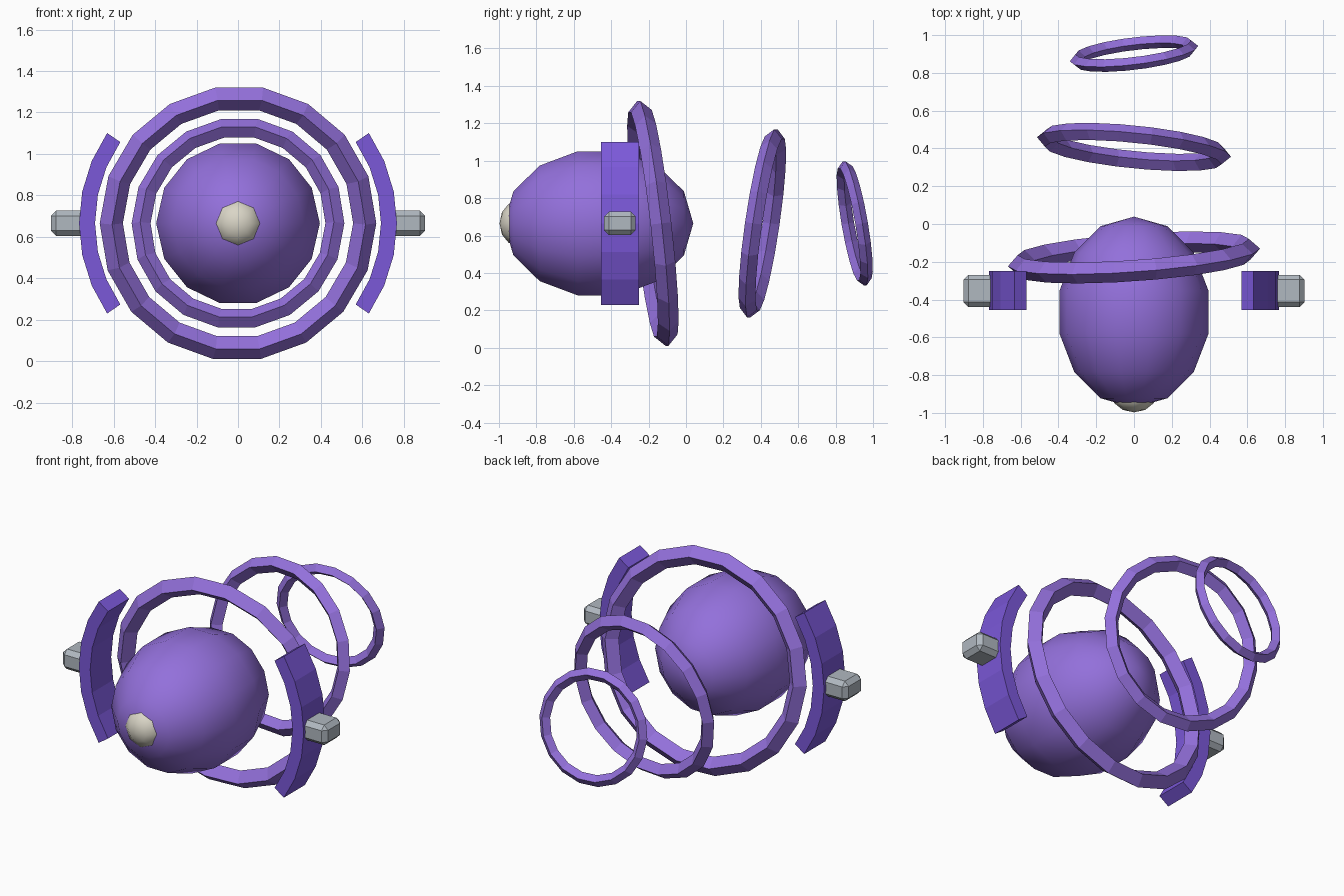
import bpy, bmesh
from math import radians, sin, cos, pi

cube = bpy.data.objects.get("Cube")
if cube:
    bpy.data.objects.remove(cube, do_unlink=True)

MID_Z = 0.665


def material(name, rgb):
    mat = bpy.data.materials.new(name)
    mat.use_nodes = True
    colour = (*rgb, 1)
    mat.diffuse_color = colour
    mat.node_tree.nodes["Principled BSDF"].inputs["Base Color"].default_value = colour
    return mat


purple = material("light purple", (0.292, 0.162, 0.708))
violet = material("deep violet", (0.198, 0.098, 0.694))
silver = material("silver grey", (0.434, 0.479, 0.527))
cream = material("cream", (0.70, 0.67, 0.57))


def finish(name, mat, smooth=False):
    obj = bpy.context.object
    obj.name = obj.data.name = name
    obj.data.materials.append(mat)
    if smooth:
        bpy.ops.object.shade_smooth()
    return obj


def ellipsoid(name, mat, y, width, length, segments, rings):
    # Poles lie along y, with a vertex of each ring at the top
    bpy.ops.mesh.primitive_uv_sphere_add(
        segments=segments, ring_count=rings, radius=1,
        location=(0, y, MID_Z), rotation=(0, pi / 2, pi / 2))
    obj = finish(name, mat, True)
    obj.scale = (width, width, length)


def hoop(name, y, major, minor, tilt, yaw):
    bpy.ops.mesh.primitive_torus_add(
        major_segments=18, minor_segments=4, major_radius=major,
        minor_radius=minor, location=(0, y, MID_Z),
        rotation=(pi / 2 + tilt, 0, yaw))
    finish(name, purple)


def side_band(name, side):
    # Curved plate: a ring sector extruded along y
    bm = bmesh.new()
    steps, half = 6, radians(34.6)
    angles = [half * (2 * i / steps - 1) for i in range(steps + 1)]
    sections = []
    for a in angles:
        corners = [(0.69, -0.455), (0.767, -0.455), (0.767, -0.25), (0.69, -0.25)]
        sections.append([bm.verts.new((side * r * cos(a), y, MID_Z + r * sin(a)))
                         for r, y in corners])
    for s, t in zip(sections, sections[1:]):
        for k in range(4):
            n = (k + 1) % 4
            bm.faces.new((s[k], s[n], t[n], t[k]))
    bm.faces.new(sections[0])
    bm.faces.new(sections[-1])
    bmesh.ops.recalc_face_normals(bm, faces=bm.faces)
    mesh = bpy.data.meshes.new(name)
    bm.to_mesh(mesh)
    bm.free()
    obj = bpy.data.objects.new(name, mesh)
    bpy.context.collection.objects.link(obj)
    mesh.materials.append(violet)


def side_bolt(name, side):
    bpy.ops.mesh.primitive_cube_add(size=1, location=(side * 0.803, -0.354, MID_Z))
    obj = finish(name, silver)
    obj.scale = (0.2, 0.17, 0.124)
    bpy.ops.object.transform_apply(location=False, rotation=False, scale=True)
    bevel = obj.modifiers.new("chamfer", "BEVEL")
    bevel.width = 0.026
    bevel.segments = 1


# Body and nose cap
ellipsoid("body", purple, -0.467, 0.405, 0.506, 14, 7)
ellipsoid("nose_cap", cream, -0.9, 0.12, 0.097, 8, 6)

# Trailing hoops, shrinking toward the back
hoop("large_hoop", -0.177, 0.613, 0.056, 0.115, 0.07)
hoop("middle_hoop", 0.408, 0.47, 0.046, -0.145, -0.1)
hoop("small_hoop", 0.902, 0.308, 0.034, 0.17, 0.12)

# Side plates and bolts
for label, side in (("left", 1), ("right", -1)):
    side_band(label + "_side_band", side)
    side_bolt(label + "_side_bolt", side)
